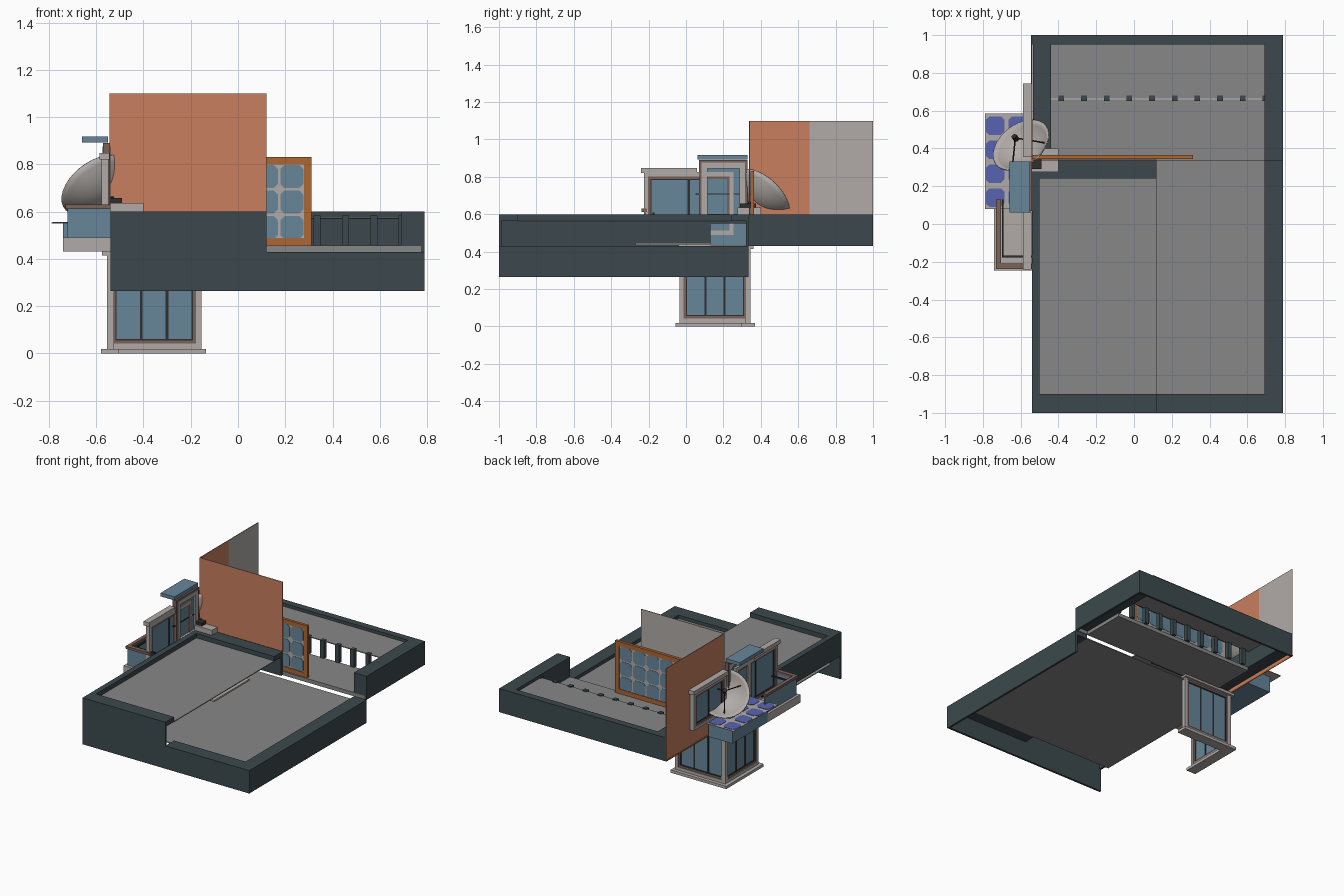
import bpy, bmesh, math
from mathutils import Vector

if "Cube" in bpy.data.objects:
    bpy.data.objects.remove(bpy.data.objects["Cube"])


def mat(name, hexcol):
    rgb = [int(hexcol[i:i + 2], 16) / 255 for i in (0, 2, 4)]
    m = bpy.data.materials.new(name)
    m.diffuse_color = [((c + .055) / 1.055) ** 2.4 if c > .04 else c / 12.92 for c in rgb] + [1]
    m.use_nodes = True
    m.node_tree.nodes["Principled BSDF"].inputs["Base Color"].default_value = m.diffuse_color
    return m


SLATE = mat("dark slate", "3C494D")
FLOOR = mat("floor grey", "878787")
LIGHT = mat("light grey", "B1ABA8")
GLASS = mat("blue glass", "67869A")
BROWN = mat("brown trim", "7A6259")
TERRA = mat("terracotta", "C87F5E")
ORANGE = mat("orange frame", "AB6733")
CELL = mat("solar blue", "5864B0")
BLACK = mat("near black", "2E2E30")


def finish(name, bm, material):
    me = bpy.data.meshes.new(name)
    bm.to_mesh(me)
    bm.free()
    me.materials.append(material)
    ob = bpy.data.objects.new(name, me)
    bpy.context.scene.collection.objects.link(ob)
    return ob


def add_box(bm, x, y, z):
    vs = [bm.verts.new((a, b, c)) for c in z for b in y for a in x]
    for f in ((0, 2, 3, 1), (4, 5, 7, 6), (0, 1, 5, 4), (2, 6, 7, 3), (0, 4, 6, 2), (1, 3, 7, 5)):
        bm.faces.new([vs[i] for i in f])


def boxes(name, material, *items):
    """Each item is ((x0, x1), (y0, y1), (z0, z1))."""
    bm = bmesh.new()
    for it in items:
        add_box(bm, *it)
    return finish(name, bm, material)


def upright(axis, pos, thick, u, z):
    """Box standing in the plane perpendicular to axis."""
    p = (pos - thick / 2, pos + thick / 2)
    return (p, u, z) if axis == 'x' else (u, p, z)


def ring(axis, pos, thick, u, z, w):
    """Four bars making a rectangular frame."""
    U = lambda a, b, c, d: upright(axis, pos, thick, (a, b), (c, d))
    return [U(u[0], u[0] + w, *z), U(u[1] - w, u[1], *z),
            U(u[0] + w, u[1] - w, z[0], z[0] + w), U(u[0] + w, u[1] - w, z[1] - w, z[1])]


def window(name, axis, pos, u, z, panes, outer=.022, thick=.03):
    boxes(name + "_outer_frame", LIGHT, *ring(axis, pos, thick, u, z, outer))
    u = (u[0] + outer, u[1] - outer)
    z = (z[0] + outer, z[1] - outer)
    boxes(name + "_trim", BROWN, *ring(axis, pos, thick * .7, u, z, .014))
    u = (u[0] + .014, u[1] - .014)
    z = (z[0] + .014, z[1] - .014)
    boxes(name + "_glass", GLASS, upright(axis, pos, .006, u, z))
    bars = ring(axis, pos, thick * .45, u, z, .005)
    for i in range(1, panes):
        c = u[0] + (u[1] - u[0]) * i / panes
        bars.append(upright(axis, pos, thick * .45, (c - .006, c + .006), z))
    boxes(name + "_mullions", BLACK, *bars)


def tiles(name, material, axis, pos, thick, us, vs, size, cut=.018):
    """Grid of square plates with clipped corners."""
    bm = bmesh.new()
    s, k = size / 2, size / 2 - cut
    shape = [(-k, -s), (k, -s), (s, -k), (s, k), (k, s), (-k, s), (-s, k), (-s, -k)]
    put = (lambda a, b, p: (a, b, p)) if axis == 'z' else (lambda a, b, p: (a, p, b))
    for u in us:
        for v in vs:
            lo = [bm.verts.new(put(u + a, v + b, pos - thick / 2)) for a, b in shape]
            hi = [bm.verts.new(put(u + a, v + b, pos + thick / 2)) for a, b in shape]
            bm.faces.new(lo[::-1])
            bm.faces.new(hi)
            for i in range(8):
                j = (i + 1) % 8
                bm.faces.new((lo[i], lo[j], hi[j], hi[i]))
    bmesh.ops.recalc_face_normals(bm, faces=bm.faces)
    return finish(name, bm, material)


def rod(bm, a, b, r):
    a, b = Vector(a), Vector(b)
    d = b - a
    m = d.to_track_quat('Z', 'Y').to_matrix().to_4x4()
    m.translation = (a + b) / 2
    bmesh.ops.create_cone(bm, cap_ends=True, segments=8, radius1=r, radius2=r, depth=d.length, matrix=m)


# roof walls: low front part, raised left block, raised back part
boxes("lower_walls", SLATE,
      ((-.54, .79), (-1, -.985), (.265, .43)), ((.775, .79), (-.985, .335), (.265, .43)),
      ((.12, .775), (-.985, -.9), (.40, .43)), ((.69, .775), (-.9, .335), (.40, .43)))
boxes("left_block_walls", SLATE,
      ((-.54, .12), (-1, -.985), (.43, .6)), ((-.54, .12), (-.985, -.9), (.565, .6)),
      ((-.54, -.525), (-.985, .13), (.43, .6)), ((-.54, -.525), (.13, .335), (.55, .6)),
      ((-.525, -.5), (-.9, .24), (.565, .6)),
      ((-.54, .12), (.24, .32), (.565, .6)), ((-.54, .12), (.32, .335), (.43, .6)))
boxes("back_walls", SLATE,
      ((-.54, .79), (.985, 1), (.43, .6)), ((-.54, .69), (.95, .985), (.57, .6)),
      ((.775, .79), (.335, .985), (.43, .6)), ((.69, .775), (.335, .985), (.455, .6)),
      ((-.535, -.44), (.335, .985), (.455, .6)))

# roof floors
boxes("front_floor", FLOOR, ((-.53, .69), (-.9, .335), (.400, .406)))
boxes("left_block_floor", FLOOR, ((-.5, .12), (-.9, .24), (.562, .568)))
boxes("back_floor", FLOOR, ((-.44, .69), (.335, .66), (.43, .457)),
      ((.69, .775), (.335, .34), (.43, .457)))
boxes("back_raised_floor", FLOOR, ((-.44, .69), (.665, .95), (.572, .578)))
boxes("floor_posts", SLATE, *[((x, x + .03), (.65, .68), (.455, .584))
                             for x in [-.40 + .12 * i for i in range(10)]])
boxes("inner_light_plate", LIGHT, ((-.54, .0), (-.27, .13), (.435, .447)))

# tall wall panels, terracotta outside and grey inside
boxes("front_wall_panel", TERRA, ((-.542, .12), (.336, .339), (.6, 1.1)))
boxes("front_wall_lining", LIGHT, ((-.538, .12), (.3395, .3415), (.6, 1.1)))
boxes("side_wall_panel", TERRA, ((-.543, -.541), (.336, 1), (.44, 1.1)),
      ((-.5405, -.538), (.336, .66), (.6, 1.1)))
boxes("side_wall_lining", LIGHT, ((-.5405, -.538), (.66, 1), (.6, 1.1)))
boxes("side_wall_base", ORANGE, ((-.545, -.541), (.336, 1), (.43, .44)))

# orange framed upright cell panel
boxes("cell_panel_frame", ORANGE, *ring('y', .354, .02, (-.54, .312), (.457, .832), .032))
boxes("cell_panel_back", LIGHT, upright('y', .354, .008, (-.51, .282), (.487, .802)))
tiles("cell_panel_cells", GLASS, 'y', .354, .013,
      [.228 - .108 * i for i in range(7)], [.533 + .108 * i for i in range(3)], .098)

# lower corner window bay
window("bay_back_window", 'y', .33, (-.555, -.155), (.02, .43), 3)
window("bay_side_window", 'x', -.54, (-.035, .345), (.02, .43), 3)
boxes("bay_base", LIGHT, ((-.58, -.135), (.295, .37), (0, .02)), ((-.58, -.505), (-.055, .295), (0, .02)))
boxes("bay_top_trim", LIGHT, ((-.575, -.15), (.31, .36), (.415, .435)), ((-.575, -.515), (-.04, .31), (.415, .435)))

# balcony with glass railing
boxes("balcony_base", LIGHT, ((-.74, -.54), (-.245, .13), (.432, .49)))
boxes("balcony_glass", GLASS, ((-.722, -.54), (-.225, -.215), (.49, .612)),
      ((-.722, -.712), (-.215, .13), (.49, .612)))
boxes("balcony_rail", BROWN, ((-.73, -.54), (-.238, -.208), (.612, .63)),
      ((-.73, -.704), (-.208, .13), (.612, .63)))
boxes("balcony_inner_rail", BLACK, ((-.70, -.54), (-.178, -.168), (.6, .61)),
      ((-.70, -.69), (-.168, .13), (.6, .61)))

# glass box with flat solar panel on top
boxes("glass_box", GLASS, ((-.74, -.55), (.13, .53), (.432, .55)))
boxes("solar_panel", LIGHT, ((-.79, -.545), (.08, .585), (.551, .555)))
tiles("solar_cells", CELL, 'z', .556, .003, (-.735, -.615), [.14 + .127 * i for i in range(4)], .098)

# upper windows, door and canopy
window("upper_left_window", 'x', -.562, (-.225, .255), (.49, .825), 2)
window("upper_back_window", 'x', -.562, (.365, .735), (.557, .825), 2)
boxes("window_caps", LIGHT, ((-.587, -.543), (-.24, .06), (.82, .848)),
      ((-.587, -.543), (.355, .745), (.82, .848)))
boxes("door_trim", BROWN, *ring('x', -.556, .03, (.07, .33), (.557, .89), .014))
boxes("door_frame", LIGHT, *ring('x', -.556, .034, (.084, .316), (.571, .876), .03))
boxes("door_glass", GLASS, upright('x', -.556, .006, (.114, .286), (.6, .846)))
boxes("door_bar", BLACK, upright('x', -.556, .016, (.05, .286), (.705, .711)))
boxes("canopy", GLASS, ((-.66, -.55), (.062, .33), (.893, .918)))

# satellite dish opening towards the back left
C = Vector((-.6, .42, .715))
N = Vector((-.47, .6, .65)).normalized()
R, D = .165, .085
rot = N.to_track_quat('Z', 'Y').to_matrix().to_4x4()
rot.translation = C
bm = bmesh.new()
rows = []
for i in range(1, 9):
    r = R * i / 8
    rows.append([bm.verts.new((r * math.cos(a), r * math.sin(a), D * ((i / 8) ** 2 - 1)))
                 for a in [2 * math.pi * k / 32 for k in range(32)]])
tip = bm.verts.new((0, 0, -D))
for k in range(32):
    j = (k + 1) % 32
    bm.faces.new((tip, rows[0][k], rows[0][j]))
    for a, b in zip(rows, rows[1:]):
        bm.faces.new((a[k], b[k], b[j], a[j]))
bm.transform(rot)
for f in bm.faces:
    f.smooth = True
dish = finish("dish", bm, LIGHT)
dish.modifiers.new("thickness", 'SOLIDIFY').thickness = .006

# dish feed, arm and foot
bm = bmesh.new()
feed = Vector((0, 0, .06))
for k in range(3):
    a = 2 * math.pi * k / 3 + .5
    rod(bm, (R * .75 * math.cos(a), R * .75 * math.sin(a), -D * .44), feed, .004)
rod(bm, feed - Vector((0, 0, .015)), feed + Vector((0, 0, .015)), .015)
bm.transform(rot)
rod(bm, C - N * D, (-.53, .335, .65), .014)
finish("dish_feed_and_arm", bm, BLACK)
boxes("dish_foot", BLACK, ((-.57, -.49), (.29, .375), (.636, .658)))
boxes("dish_base", LIGHT, ((-.54, -.4), (.275, .4), (.6, .636)))
